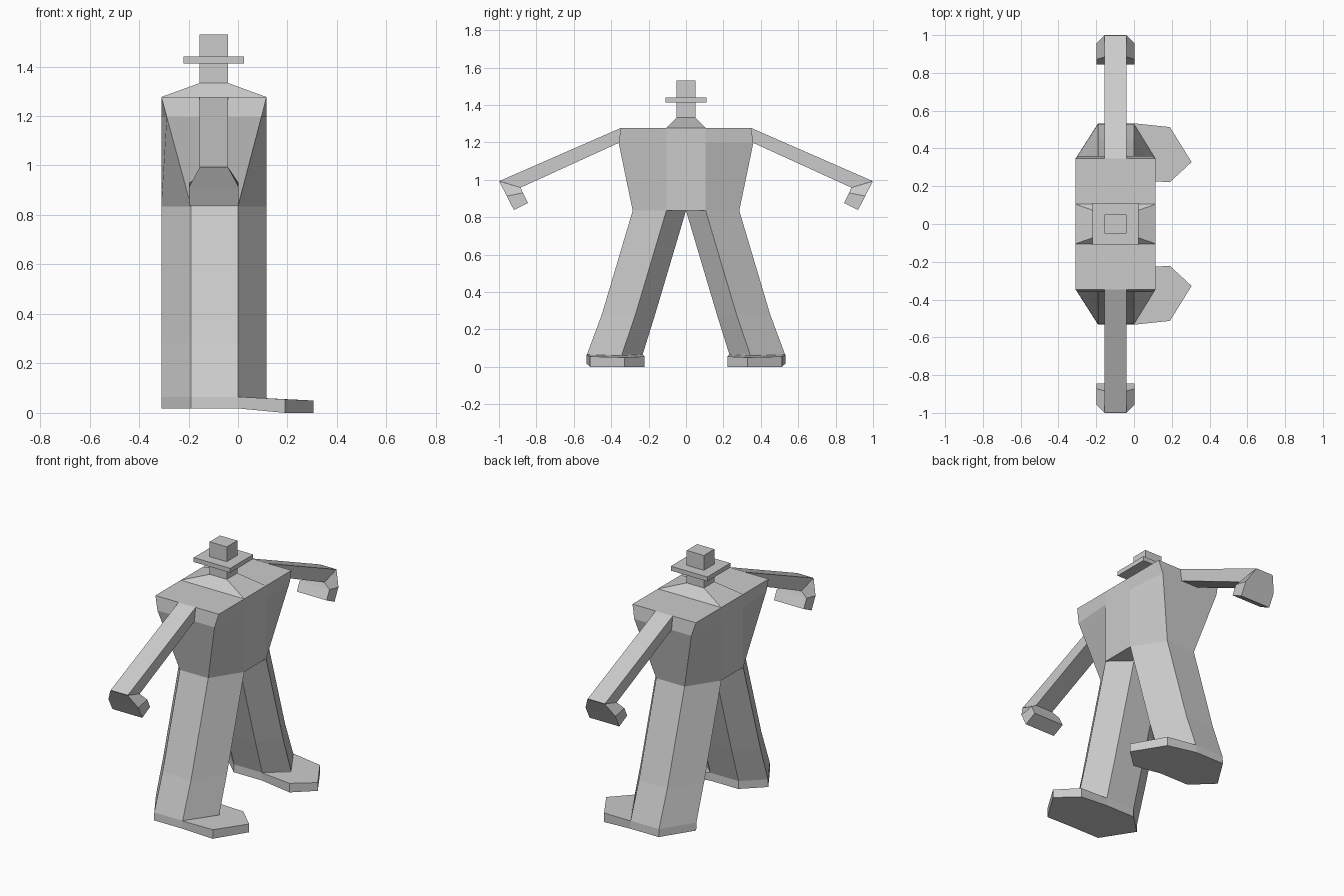
import bpy, bmesh

if "Cube" in bpy.data.objects:
    bpy.data.objects.remove(bpy.data.objects["Cube"])

grey = bpy.data.materials.new("plain grey")
grey.diffuse_color = (0.6, 0.6, 0.6, 1)
grey.use_nodes = True
grey.node_tree.nodes["Principled BSDF"].inputs["Base Color"].default_value = grey.diffuse_color


def loft(name, rings, start=True, end=True, mirror=False, extra=()):
    """Skin a list of equal-length rings; extra holds faces as (ring, index) corners."""
    bm = bmesh.new()
    vs = [[bm.verts.new(p) for p in ring] for ring in rings]
    n = len(rings[0])
    for a, b in zip(vs, vs[1:]):
        for i in range(n):
            j = (i + 1) % n
            bm.faces.new((a[i], a[j], b[j], b[i]))
    if start:
        bm.faces.new(vs[0][::-1])
    if end:
        bm.faces.new(vs[-1])
    for corners in extra:
        bm.faces.new([vs[r][i] for r, i in corners])
    bmesh.ops.recalc_face_normals(bm, faces=bm.faces)
    me = bpy.data.meshes.new(name)
    bm.to_mesh(me)
    bm.free()
    me.materials.append(grey)
    ob = bpy.data.objects.new(name, me)
    bpy.context.collection.objects.link(ob)
    if mirror:
        m = ob.modifiers.new("Mirror", 'MIRROR')
        m.use_axis = (False, True, False)
        m.use_mirror_merge = False
    return ob


def rect(x0, x1, y, z):
    return [(x0, -y, z), (x1, -y, z), (x1, y, z), (x0, y, z)]


X0, X1 = -0.31, 0.115          # back and front of the body
N0, N1 = -0.155, -0.04         # back and front of neck and arms
MID = 0.105                    # half width of the flat chest panel


# Torso: eight-sided, side panels narrowing from shoulders to waist
def torso_ring(z, y, x0, x1):
    half = [(X1, MID, z), (x1, y, z), (x0, y, z), (X0, MID, z)]
    return half + [(x, -v, w) for x, v, w in reversed(half)]


loft("torso", [torso_ring(0.835, 0.285, -0.19, 0.0),
               torso_ring(1.197, 0.36, -0.288, 0.095),
               torso_ring(1.277, 0.348, X0, X1)], start=False)

# Crotch: small filler panels between the leg tops
loft("crotch", [[(X1, -MID, 0.835), (X1, MID, 0.835), (0, 0, 0.835)],
                [(X0, -MID, 0.835), (X0, MID, 0.835), (-0.19, 0, 0.835)]])


# Legs: six-sided, spreading outwards with a slight bend at the knee
def leg_ring(z, outer, mid, inner):
    return [(0, outer, z), (X1, mid, z), (0, inner, z),
            (-0.19, inner, z), (X0, mid, z), (-0.19, outer, z)]


loft("legs", [leg_ring(0.018, 0.533, 0.345, 0.23),
              leg_ring(0.065, 0.53, 0.343, 0.232),
              leg_ring(0.28, 0.45, 0.27, 0.165),
              leg_ring(0.835, 0.285, MID, 0.0)], end=False, mirror=True)

# Feet: pointed slabs in front of the legs
foot = [(0, 0.533), (0.19, 0.513), (0.305, 0.328), (0.19, 0.222), (0, 0.23)]
loft("feet", [[(x, y, z) for (x, y), z in zip(foot, zs)] for zs in
              ((0.018, 0.0, 0.0, 0.0, 0.018), (0.065, 0.055, 0.05, 0.055, 0.065))],
     mirror=True)


# Arms: square bars sloping down from the shoulders
def arm_ring(top, low):
    return [(N0, *top), (N1, *top), (N1, *low), (N0, *low)]


loft("arms", [arm_ring((0.348, 1.277), (0.36, 1.197)),
              arm_ring((0.998, 0.993), (0.884, 0.958))], start=False, end=False, mirror=True)


# Hands: flared blocks bent down and inwards
def hand_ring(out, inn, half):
    c = (N0 + N1) / 2
    return [(c - half, *out), (c + half, *out), (c + half, *inn), (c - half, *inn)]


loft("hands", [hand_ring((1.0, 0.993), (0.884, 0.958), 0.0575),
               hand_ring((0.958, 0.913), (0.872, 0.93), 0.1),
               hand_ring((0.92, 0.838), (0.845, 0.875), 0.1)], start=False, mirror=True)

# Neck base, head and hat brim
loft("neck_base", [rect(X0, X1, MID, 1.277), rect(N0, N1, 0.05, 1.333)],
     start=False, end=False)
loft("head", [rect(N0, N1, 0.05, 1.333), rect(N0, N1, 0.05, 1.53)], start=False)
loft("hat_brim", [rect(-0.22, 0.025, 0.11, 1.413), rect(-0.22, 0.025, 0.11, 1.44)])
